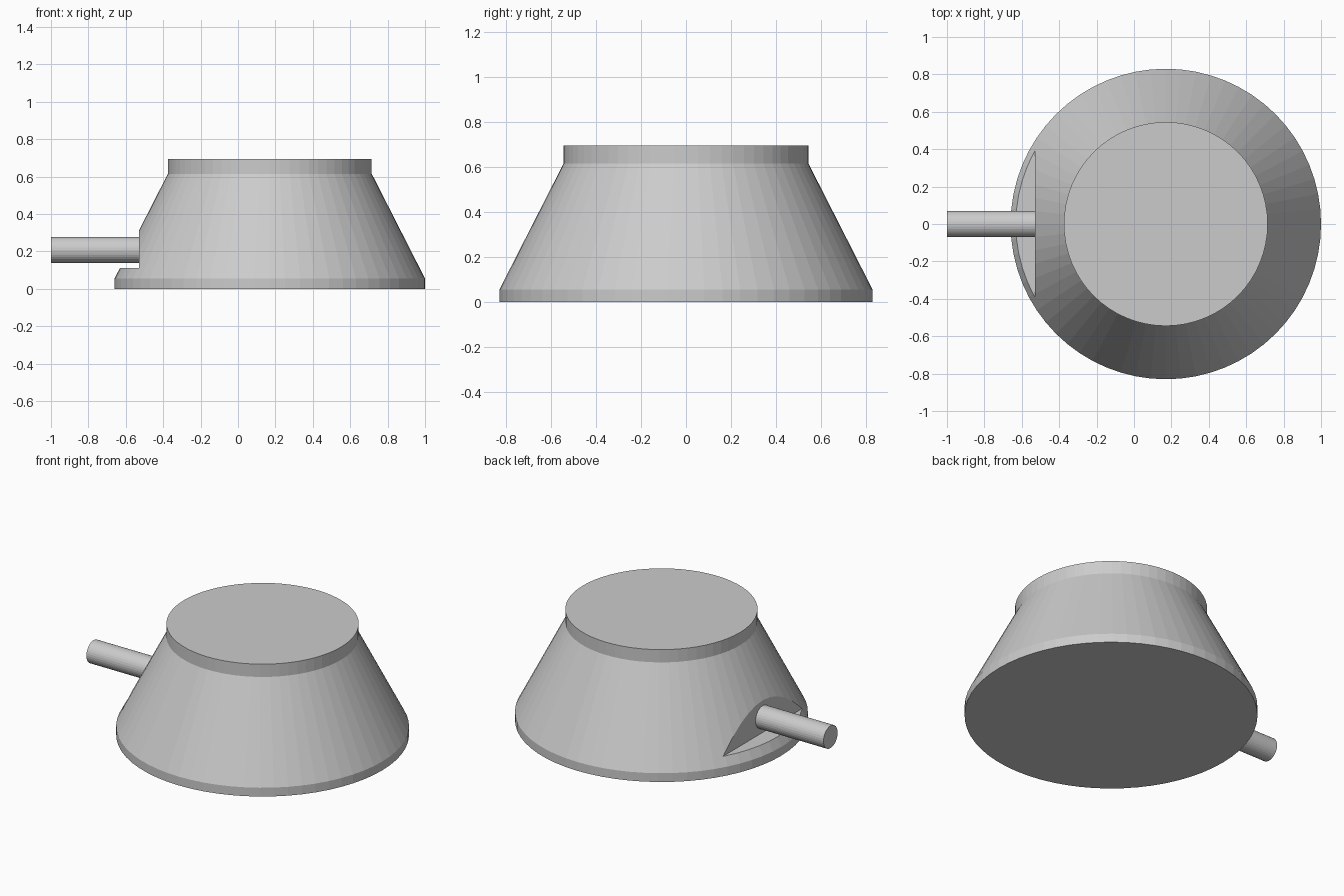
import bpy, bmesh
from math import pi, cos, sin

if "Cube" in bpy.data.objects:
    bpy.data.objects.remove(bpy.data.objects["Cube"])

CX, SIDES = 0.17, 64


def lathe(name, profile, sides):
    """Closed solid of revolution about z from (radius, height) points."""
    bm = bmesh.new()
    rings = [[bm.verts.new((r * cos(2 * pi * i / sides), r * sin(2 * pi * i / sides), z))
              for i in range(sides)] for r, z in profile]
    for low, high in zip(rings, rings[1:]):
        for i in range(sides):
            j = (i + 1) % sides
            bm.faces.new((low[i], low[j], high[j], high[i]))
    bm.faces.new(rings[0][::-1])
    bm.faces.new(rings[-1])
    mesh = bpy.data.meshes.new(name)
    bm.to_mesh(mesh)
    bm.free()
    obj = bpy.data.objects.new(name, mesh)
    bpy.context.collection.objects.link(obj)
    return obj


# Tapered body with a straight foot rim and a straight collar
body = lathe("body", [(0.83, 0), (0.83, 0.055), (0.545, 0.615), (0.545, 0.695)], SIDES)
body.location.x = CX

# Notch with a flat floor and a flat back wall on the left side
bpy.ops.mesh.primitive_cube_add(size=1, location=(-0.78, 0, 0.36))
cutter = bpy.context.object
cutter.name = "notch_cutter"
cutter.scale = (0.5, 1.4, 0.5)
cutter.hide_render = True
cutter.hide_set(True)
notch = body.modifiers.new("notch", 'BOOLEAN')
notch.operation = 'DIFFERENCE'
notch.solver = 'EXACT'
notch.object = cutter

# Round shaft standing out of the notch wall
shaft = lathe("shaft", [(0.07, 0), (0.07, 0.475)], 32)
shaft.rotation_euler.y = pi / 2
shaft.location = (-1, 0, 0.208)
